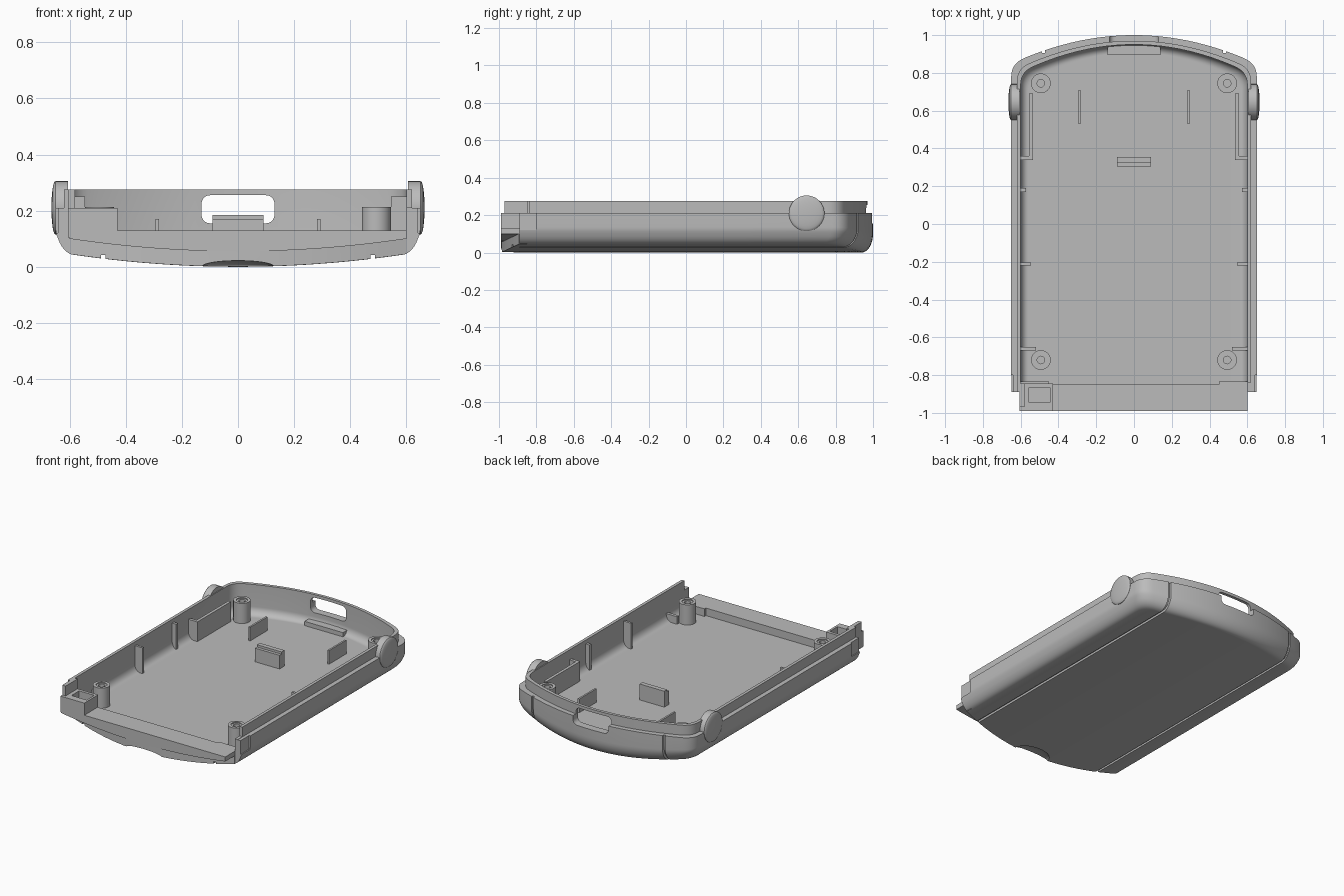
import bpy, bmesh, math
from mathutils import Matrix

if "Cube" in bpy.data.objects:
    bpy.data.objects.remove(bpy.data.objects["Cube"])

grey = bpy.data.materials.new("case grey")
grey.diffuse_color = (0.5, 0.5, 0.5, 1)
grey.use_nodes = True
grey.node_tree.nodes["Principled BSDF"].inputs["Base Color"].default_value = grey.diffuse_color


def finish(name, bm, smooth=30):
    bmesh.ops.remove_doubles(bm, verts=bm.verts, dist=1e-5)
    bmesh.ops.recalc_face_normals(bm, faces=bm.faces)
    me = bpy.data.meshes.new(name)
    bm.to_mesh(me)
    bm.free()
    me.materials.append(grey)
    ob = bpy.data.objects.new(name, me)
    bpy.context.collection.objects.link(ob)
    shade(ob, smooth)
    return ob


def shade(ob, angle=30):
    bpy.ops.object.select_all(action='DESELECT')
    ob.select_set(True)
    bpy.context.view_layer.objects.active = ob
    bpy.ops.object.shade_smooth_by_angle(angle=math.radians(angle))


def box(name, x0, x1, y0, y1, z0, z1):
    bm = bmesh.new()
    m = Matrix.Translation(((x0 + x1) / 2, (y0 + y1) / 2, (z0 + z1) / 2)) @ \
        Matrix.Diagonal((abs(x1 - x0), y1 - y0, z1 - z0, 1))
    bmesh.ops.create_cube(bm, size=1, matrix=m)
    return finish(name, bm)


def prism(name, pts, axis, a, b):
    """Extrude a 2D outline along x (points y,z) or y (points x,z)."""
    bm = bmesh.new()
    co = (lambda p, t: (t, p[0], p[1])) if axis == 'x' else (lambda p, t: (p[0], t, p[1]))
    f = bm.faces.new([bm.verts.new(co(p, a)) for p in pts])
    r = bmesh.ops.extrude_face_region(bm, geom=[f])
    d = (b - a, 0, 0) if axis == 'x' else (0, b - a, 0)
    bmesh.ops.translate(bm, vec=d, verts=[v for v in r['geom'] if isinstance(v, bmesh.types.BMVert)])
    return finish(name, bm)


def lathe(name, prof, matrix, seg=40):
    bm = bmesh.new()
    rings = [[bm.verts.new((r * math.cos(2 * math.pi * k / seg), r * math.sin(2 * math.pi * k / seg), z))
              for k in range(seg)] for r, z in prof]
    for A, B in zip(rings, rings[1:]):
        for k in range(seg):
            j = (k + 1) % seg
            bm.faces.new((A[k], A[j], B[j], B[k]))
    bmesh.ops.transform(bm, matrix=matrix, verts=bm.verts)
    return finish(name, bm)


def ellipsoid(name, c, r):
    bm = bmesh.new()
    bmesh.ops.create_uvsphere(bm, u_segments=40, v_segments=20, radius=1,
                              matrix=Matrix.Translation(c) @ Matrix.Diagonal((*r, 1)))
    return finish(name, bm)


def cut(ob, cutters):
    for c in cutters:
        bpy.context.view_layer.objects.active = ob
        m = ob.modifiers.new("cut", 'BOOLEAN')
        m.operation, m.solver, m.object = 'DIFFERENCE', 'EXACT', c
        bpy.ops.object.modifier_apply(modifier=m.name)
    shade(ob)


# Case outline: straight side, rounded corner, bowed back edge
X, YF, M, FLOOR = 0.65, -0.89, 24, 0.08
half = [(X, YF), (X, 0.3), (X, 0.78)]
for k in range(1, 9):
    t = k / 8
    half.append(((1 - t) ** 2 * X + 2 * t * (1 - t) * X + t * t * 0.58,
                 (1 - t) ** 2 * 0.78 + 2 * t * (1 - t) * 0.85 + t * t * 0.879))
half += [(0.58 * (1 - k / 14), 1 - 0.36 * (0.58 * (1 - k / 14)) ** 2) for k in range(1, 15)]
N = len(half)


def bow(x):
    return 0.045 * (x / 0.6) ** 2


def height(x, z, flat):
    return z if flat else z + bow(x) * max(0, min(1, (0.21 - z) / 0.16))


# Shell section as (inset, height): bowed outer curve, rim step, lip, flat-floored inside
arc = [math.radians(a) for a in range(0, 91, 10)]
section = [(0.062 * (1 - math.sin(a)), 0.1 * (1 - math.cos(a))) for a in arc]
section += [(0, 0.21), (0.03, 0.21), (0.03, 0.275), (0.05, 0.275)]
section += [(0.05 + 0.04 * (1 - math.sin(a)), FLOOR + 0.05 * (1 - math.cos(a))) for a in reversed(arc)]

bm = bmesh.new()
rings = []
for d, z in section:
    right = [(x * (1 - d / X), YF + (y - YF) * (1 - d / 1.89)) for x, y in half]
    full = right + [(-x, y) for x, y in right[-2::-1]]
    inside = len(rings) > len(arc)
    rings.append([bm.verts.new((x, y, height(x, z, inside))) for x, y in full])
for A, B in zip(rings, rings[1:]):
    for k in range(len(A) - 1):
        bm.faces.new((A[k], A[k + 1], B[k + 1], B[k]))


def cap(ring, z, flat):
    """Floor made of rows joining mirrored outline points."""
    rows = []
    for i in range(N - 1):
        a, b = ring[i], ring[-1 - i]
        mid = []
        for k in range(1, M):
            x = a.co.x * (1 - 2 * k / M)
            mid.append(bm.verts.new((x, a.co.y, height(x, z, flat))))
        rows.append([a] + mid + [b])
    for A, B in zip(rows, rows[1:]):
        for k in range(M):
            bm.faces.new((A[k], A[k + 1], B[k + 1], B[k]))
    for k in range(M):
        bm.faces.new((rows[-1][k], rows[-1][k + 1], ring[N - 1]))
    return rows[0]


low, top = cap(rings[0], 0, False), cap(rings[-1], FLOOR, True)
bm.faces.new(low + [r[-1] for r in rings[1:-1]] + top[::-1] + [r[0] for r in rings[-2:0:-1]])
shell = finish("case_shell", bm)

# Front sill: bowed lower edge under an overhanging flat tongue
bm = bmesh.new()
loops = []
for k in range(M + 1):
    x = 0.6 * (2 * k / M - 1)
    b, t = bow(x) + 0.0005, 0.055 + 0.045 * (x / 0.6) ** 2
    y = -0.988 + 0.095 * (x / 0.6) ** 2
    loops.append([bm.verts.new((x, py, pz)) for py, pz in
                  ((-0.85, b), (y, b), (y, t), (-0.99, t), (-0.99, 0.13), (-0.85, 0.13))])
for A, B in zip(loops, loops[1:]):
    for k in range(6):
        j = (k + 1) % 6
        bm.faces.new((A[k], A[j], B[j], B[k]))
bm.faces.new(loops[0])
bm.faces.new(loops[-1])
sill = finish("front_sill", bm)

# Cutters: grooves, port opening, thumb notch, front steps in the rim
groove = [(-1.05, .042), (.83, .042), (.862, .048), (.884, .064), (.9, .1), (.905, .14),
          (.905, .225), (1.1, .225), (1.1, -.1), (-1.05, -.1)]
grooves = [prism("groove_cutter", groove, 'x', s * 0.48 - 0.008, s * 0.48 + 0.008) for s in (-1, 1)]
port = []
for cx, cz, a0 in ((0.1, 0.225, 0), (-0.1, 0.225, 90), (-0.1, 0.185, 180), (0.1, 0.185, 270)):
    for k in range(6):
        a = math.radians(a0 + 18 * k)
        port.append((cx + 0.03 * math.cos(a), cz + 0.03 * math.sin(a)))
port_cut = prism("port_cutter", port, 'y', 0.9, 1.1)
thumb = ellipsoid("thumb_cutter", (0, -0.99, 0), (0.13, 0.09, 0.022))
steps = [box("step_cutter", s * 0.641, s * 0.7, -0.95, -0.8, 0.12, 0.3) for s in (-1, 1)]
lip_end = box("lip_cutter", 0.5, 0.7, -0.95, -0.84, 0.212, 0.3)
cut(shell, grooves + [port_cut, lip_end] + steps)
cut(sill, grooves + [thumb])

# Corner box with a pocket and a raised lip
corner = box("corner_box", -0.605, -0.43, -0.99, -0.845, 0.105, 0.21)
pocket = box("pocket_cutter", -0.555, -0.445, -0.945, -0.865, 0.131, 0.3)
cut(corner, [pocket])
box("corner_lip", -0.605, -0.58, -0.97, -0.845, 0.2, 0.275)
for c in grooves + steps + [port_cut, thumb, lip_end, pocket]:
    bpy.data.objects.remove(c)

# Mirrored fittings
post = [(0.052, 0.06), (0.052, 0.213), (0.033, 0.213), (0.033, 0.207),
        (0.02, 0.207), (0.02, 0.1), (0, 0.1)]
knob = [(0, 0.605), (0.095, 0.605), (0.095, 0.651)]
knob += [(0.095 * math.cos(math.radians(a)), 0.651 + 0.014 * math.sin(math.radians(a))) for a in range(15, 91, 15)]
for s, side in ((-1, "left"), (1, "right")):
    for y, end in ((0.745, "back"), (-0.72, "front")):
        lathe(f"screw_post_{end}_{side}", post, Matrix.Translation((s * 0.493, y, 0)))
    lathe(f"side_button_{side}", knob, Matrix.Translation((0, 0.645, 0.21)) @
          Matrix.Rotation(s * math.pi / 2, 4, 'Y'))
    box(f"floor_rib_{side}", s * 0.282, s * 0.294, 0.53, 0.71, 0.07, 0.17)
    box(f"bracket_wall_{side}", s * 0.535, s * 0.555, 0.34, 0.69, 0.075, 0.21)
    box(f"bracket_end_{side}", s * 0.535, s * 0.61, 0.34, 0.36, 0.075, 0.21)
    box(f"wall_nub_back_{side}", s * 0.572, s * 0.61, 0.17, 0.19, 0.08, 0.25)
    box(f"wall_nub_front_{side}", s * 0.545, s * 0.61, -0.22, -0.205, 0.08, 0.25)
    box(f"post_web_{side}", s * 0.52, s * 0.61, -0.67, -0.65, 0.07, 0.13)
    box(f"sill_end_web_{side}", s * 0.45, s * 0.61, -0.86, -0.835, 0.07, 0.13)

# Centre stop and bar under the port
box("centre_stop", -0.09, 0.09, 0.325, 0.355, 0.07, 0.185)
box("centre_stop_ledge", -0.09, 0.09, 0.305, 0.33, 0.07, 0.17)
box("port_bar", -0.14, 0.14, 0.895, 0.955, 0.075, 0.108)
